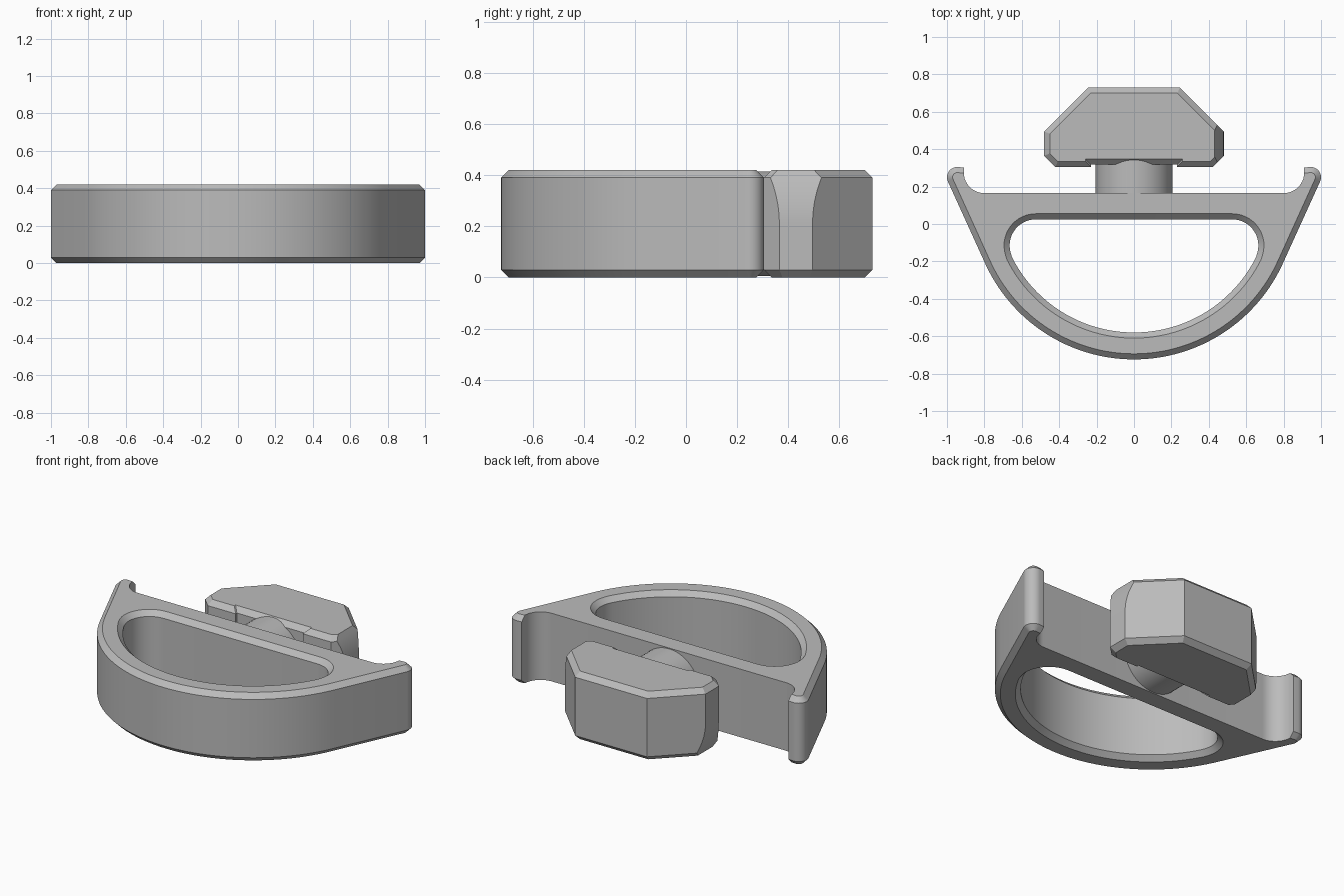
import bpy, bmesh
from math import cos, sin, pi, radians, sqrt

if "Cube" in bpy.data.objects:
    bpy.data.objects.remove(bpy.data.objects["Cube"], do_unlink=True)

H, C = 0.42, 0.03          # overall height and chamfer width
MID = H / 2

grey = bpy.data.materials.new("plain_grey")
grey.use_nodes = True
grey.diffuse_color = (0.5, 0.5, 0.5, 1)
grey.node_tree.nodes["Principled BSDF"].inputs["Base Color"].default_value = (0.5, 0.5, 0.5, 1)


def arc(cx, cy, r, a0, a1, n):
    angles = [radians(a0 + (a1 - a0) * i / n) for i in range(n + 1)]
    return [(cx + r * cos(a), cy + r * sin(a)) for a in angles]


def mirrored(half):
    """Close a right half outline that runs from front to back."""
    left = [(-x, y) for x, y in reversed(half)]
    return half + [p for p in left if abs(p[0]) > 1e-5]


def loft(bm, sections):
    """Join stacked (z, outline) rings with quads and return the rings."""
    rings = [[bm.verts.new((x, y, z)) for x, y in pts] for z, pts in sections]
    for a, b in zip(rings, rings[1:]):
        for i in range(len(a)):
            j = (i + 1) % len(a)
            bm.faces.new((a[i], a[j], b[j], b[i]))
    return rings


def ring_edges(bm, ring):
    return [bm.edges.get((ring[i - 1], ring[i])) for i in range(len(ring))]


def finish(bm, name):
    bmesh.ops.recalc_face_normals(bm, faces=bm.faces)
    mesh = bpy.data.meshes.new(name)
    bm.to_mesh(mesh)
    bm.free()
    mesh.materials.append(grey)
    obj = bpy.data.objects.new(name, mesh)
    bpy.context.collection.objects.link(obj)
    bpy.ops.object.select_all(action="DESELECT")
    obj.select_set(True)
    bpy.context.view_layer.objects.active = obj
    bpy.ops.object.shade_smooth_by_angle(angle=radians(28))
    return obj


LEVELS = [(0, C), (C, 0), (H - C, 0), (H, C)]   # height, chamfer inset


# Handle: bowed outer wall, straight flanks, hooked tips and a flat back
def handle_outline(d):
    half = arc(0, 0.15, 0.874 - d, -90, -23.8, 32)
    half += arc(0.945, 0.25, 0.055 - d, -23.8, 90, 10)
    half += [(0.91, 0.302 - d)]
    half += arc(0.80, 0.275, 0.11, -3, -90, 12)
    return mirrored(half)


# Finger opening: rounded D shape that flares at the rims
def opening_outline(d):
    half = arc(0, 0.15, 0.73 + d, -90, -26.8, 32)
    half += arc(0.525, -0.115, 0.14 + d, -26.8, 90, 14)[1:]
    return mirrored(half)


bm = bmesh.new()
outer = loft(bm, [(z, handle_outline(d)) for z, d in LEVELS])
inner = loft(bm, [(z, opening_outline(d)) for z, d in LEVELS])
for k in (0, -1):
    rim = ring_edges(bm, outer[k]) + ring_edges(bm, inner[k])
    bmesh.ops.triangle_fill(bm, edges=rim, use_beauty=True)
finish(bm, "handle")


# Locking head: bevelled block with two opposite edges rounded for turning
def head_side(d, reach):
    slant = sqrt(2) * d
    return [(0.23 + d, 0.318 + d), (0.23 + d, 0.305 + d),
            (0.42 + d - slant, 0.305 + d),
            (reach, reach - 0.115 + slant),
            (reach, 0.975 - slant - reach),
            (0.245 + d - slant, 0.73 - d)]


def head_outline(z):
    d = max(0, C - z, z - (H - C))
    flat = 0.48 - d
    swept = min(flat, sqrt(0.48 ** 2 - (z - MID) ** 2))
    right = head_side(d, swept if z > MID else flat)
    left = head_side(d, swept if z < MID else flat)
    return right + [(-x, y) for x, y in reversed(left)]


bm = bmesh.new()
heights = [0] + [C + (H - 2 * C) * i / 24 for i in range(25)] + [H]
rings = loft(bm, [(z, head_outline(z)) for z in heights])
bm.faces.new(rings[0])
bm.faces.new(rings[-1])
finish(bm, "locking_head")

# Round stem joining handle and head
bm = bmesh.new()
bmesh.ops.create_cone(bm, cap_ends=True, segments=64, radius1=0.205,
                      radius2=0.205, depth=0.22)
stem = finish(bm, "stem")
stem.rotation_euler.x = pi / 2
stem.location = (0, 0.26, MID)
